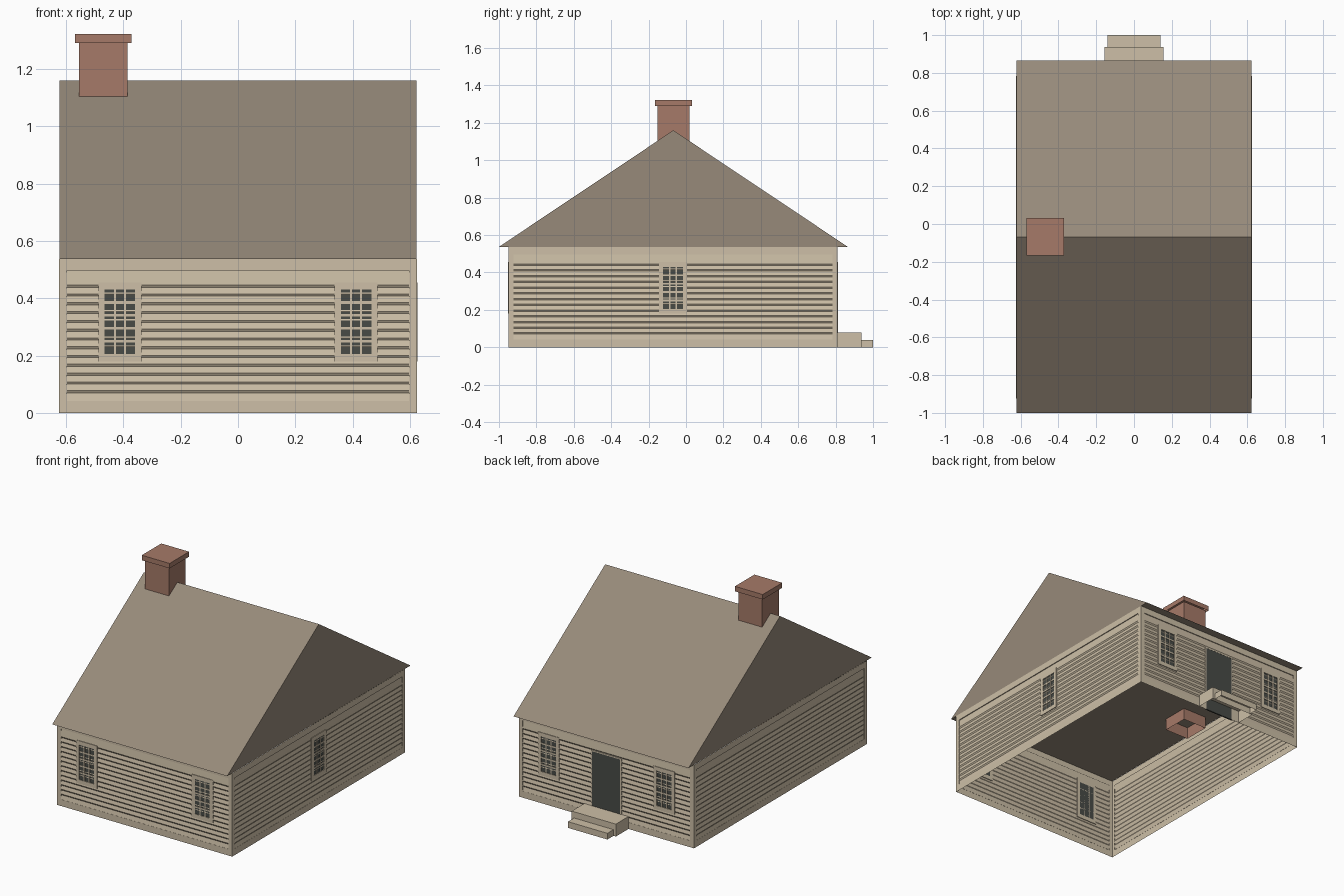
import bpy, bmesh
from math import pi
from mathutils import Matrix, Vector

cube = bpy.data.objects.get("Cube")
if cube:
    bpy.data.objects.remove(cube, do_unlink=True)


def material(name, rgb):
    m = bpy.data.materials.new(name)
    m.use_nodes = True
    color = (*rgb, 1)
    m.diffuse_color = color
    m.node_tree.nodes["Principled BSDF"].inputs["Base Color"].default_value = color
    return m


SIDING = material("tan paint", (0.61, 0.52, 0.385))
ROOF = material("brown shingle", (0.31, 0.255, 0.195))
BRICK = material("red brick", (0.38, 0.195, 0.14))
GLASS = material("dark glass", (0.065, 0.07, 0.062))

# Main dimensions
HALF_X, HALF_Y, MID_Y = 0.624, 0.88, -0.07
EAVE, RIDGE = 0.537, 1.16


def finish(name, bm, mats, matrix=Matrix()):
    mesh = bpy.data.meshes.new(name)
    bm.to_mesh(mesh)
    bm.free()
    for m in mats:
        mesh.materials.append(m)
    obj = bpy.data.objects.new(name, mesh)
    obj.matrix_world = matrix
    bpy.context.collection.objects.link(obj)
    return obj


def box(bm, x, y, z, mat=0, open_bottom=False):
    """Add a box spanning the (low, high) pairs x, y and z."""
    spans = (x, y, z)
    size = [b - a for a, b in spans]
    mid = Vector([(a + b) / 2 for a, b in spans])
    verts = bmesh.ops.create_cube(
        bm, size=1, matrix=Matrix.Translation(mid) @ Matrix.Diagonal((*size, 1)))["verts"]
    faces = {f for v in verts for f in v.link_faces}
    for f in faces:
        f.material_index = mat
    if open_bottom:
        bm.normal_update()
        low = [f for f in faces if f.normal.z < -0.5]
        bmesh.ops.delete(bm, geom=low, context="FACES_ONLY")


def strip(bm, u0, u1, profile):
    """Sweep a downward (depth, z) profile across a wall."""
    rows = [[bm.verts.new((u, d, z)) for u in (u0, u1)] for d, z in profile]
    for a, b in zip(rows, rows[1:]):
        bm.faces.new((a[0], a[1], b[1], b[0]))


def wall_matrix(angle, center):
    return Matrix.Translation(center) @ Matrix.Rotation(angle, 4, "Z")


# Each wall works in its own frame: x along, y outward, z up
def clapboard_wall(name, half, matrix):
    bm = bmesh.new()
    edge, top, bottom, recess = half - 0.027, 0.497, 0.042, -0.006
    # corner boards
    for s in (-1, 1):
        a, b = sorted((s * edge, s * half))
        strip(bm, a, b, [(0, EAVE), (0, 0)])
        pts = [(0, top), (recess, top), (recess, bottom), (0, bottom)]
        face = [bm.verts.new((s * edge, d, z)) for d, z in pts]
        bm.faces.new(face if s > 0 else face[::-1])
    # frieze, overlapping boards and sill as one profile
    profile = [(0, EAVE), (0, top), (recess, top)]
    for i in range(13):
        z = 0.442 - i * 0.0307
        profile += [(-0.001, z + 0.004), (recess, z - 0.004)]
    profile += [(-0.001, bottom), (0, bottom), (0, 0)]
    strip(bm, -edge, edge, profile)
    return finish(name, bm, [SIDING], matrix)


def window(name, u, matrix):
    bm = bmesh.new()
    w, h, low, high = 0.075, 0.053, 0.18, 0.455
    z0, z1 = low + 0.025, high - 0.025
    back, front = -0.008, 0.002
    # casing
    for s in (-1, 1):
        box(bm, sorted((u + s * h, u + s * w)), (back, front), (low, high))
    for z in ((low, z0), (z1, high)):
        box(bm, (u - h, u + h), (back, front), z)
    # glass
    box(bm, (u - h, u + h), (back, -0.002), (z0, z1), 1)
    # glazing bars
    for i in (1, 2):
        x = u - h + 2 * h * i / 3
        box(bm, (x - 0.0035, x + 0.0035), (back, 0.001), (z0, z1))
    for i in range(1, 5):
        z = z0 + (z1 - z0) * i / 5
        box(bm, (u - h, u + h), (back, 0.0005), (z - 0.0045, z + 0.0045))
    finish(name, bm, [SIDING, GLASS], matrix)


WALLS = {
    "front": (pi, HALF_X, (0, MID_Y - HALF_Y, 0), (-0.412, 0.412)),
    "back": (0, HALF_X, (0, MID_Y + HALF_Y, 0), (-0.412, 0.412)),
    "left": (-pi / 2, HALF_Y, (HALF_X, MID_Y, 0), (0,)),
    "right": (pi / 2, HALF_Y, (-HALF_X, MID_Y, 0), ()),
}
for side, (angle, half, center, windows) in WALLS.items():
    matrix = wall_matrix(angle, center)
    clapboard_wall(side + "_wall", half, matrix)
    for n, u in enumerate(windows):
        window(f"{side}_window_{n + 1}", u, matrix)

# Door with thin trim on the back wall
bm = bmesh.new()
box(bm, (-0.1, 0.1), (-0.008, 0.001), (0, 0.432), 1)
for s in (-1, 1):
    box(bm, sorted((s * 0.1, s * 0.108)), (-0.008, 0.002), (0, 0.44))
box(bm, (-0.1, 0.1), (-0.008, 0.002), (0.432, 0.44))
back_y = MID_Y + HALF_Y
finish("door", bm, [SIDING, GLASS], wall_matrix(0, (0, back_y, 0)))

# Steps, hollow underneath
for name, half, y, height in (("upper_step", 0.157, (back_y, 0.938), 0.08),
                              ("lower_step", 0.14, (0.938, 1.0), 0.04)):
    bm = bmesh.new()
    box(bm, (-half, half), y, (0, height), open_bottom=True)
    finish(name, bm, [SIDING])

# Gable roof as a solid prism
bm = bmesh.new()
ends = []
for x in (-HALF_X + 0.001, HALF_X - 0.001):
    ends.append([bm.verts.new((x, y, z))
                 for y, z in ((-1, EAVE), (0.865, EAVE), (-0.0675, RIDGE))])
bm.faces.new(ends[0])
bm.faces.new(ends[1])
for i in range(3):
    j = (i + 1) % 3
    bm.faces.new((ends[0][i], ends[0][j], ends[1][j], ends[1][i]))
bmesh.ops.recalc_face_normals(bm, faces=bm.faces)
finish("roof", bm, [ROOF])

# Chimney stack through the roof, with a wider cap
for name, half, z in (("chimney_stack", 0.085, (0.46, 1.292)),
                      ("chimney_cap", 0.099, (1.29, 1.322))):
    bm = bmesh.new()
    cx, cy = -0.47, -0.067
    box(bm, (cx - half, cx + half), (cy - half, cy + half), z, open_bottom=True)
    finish(name, bm, [BRICK])
